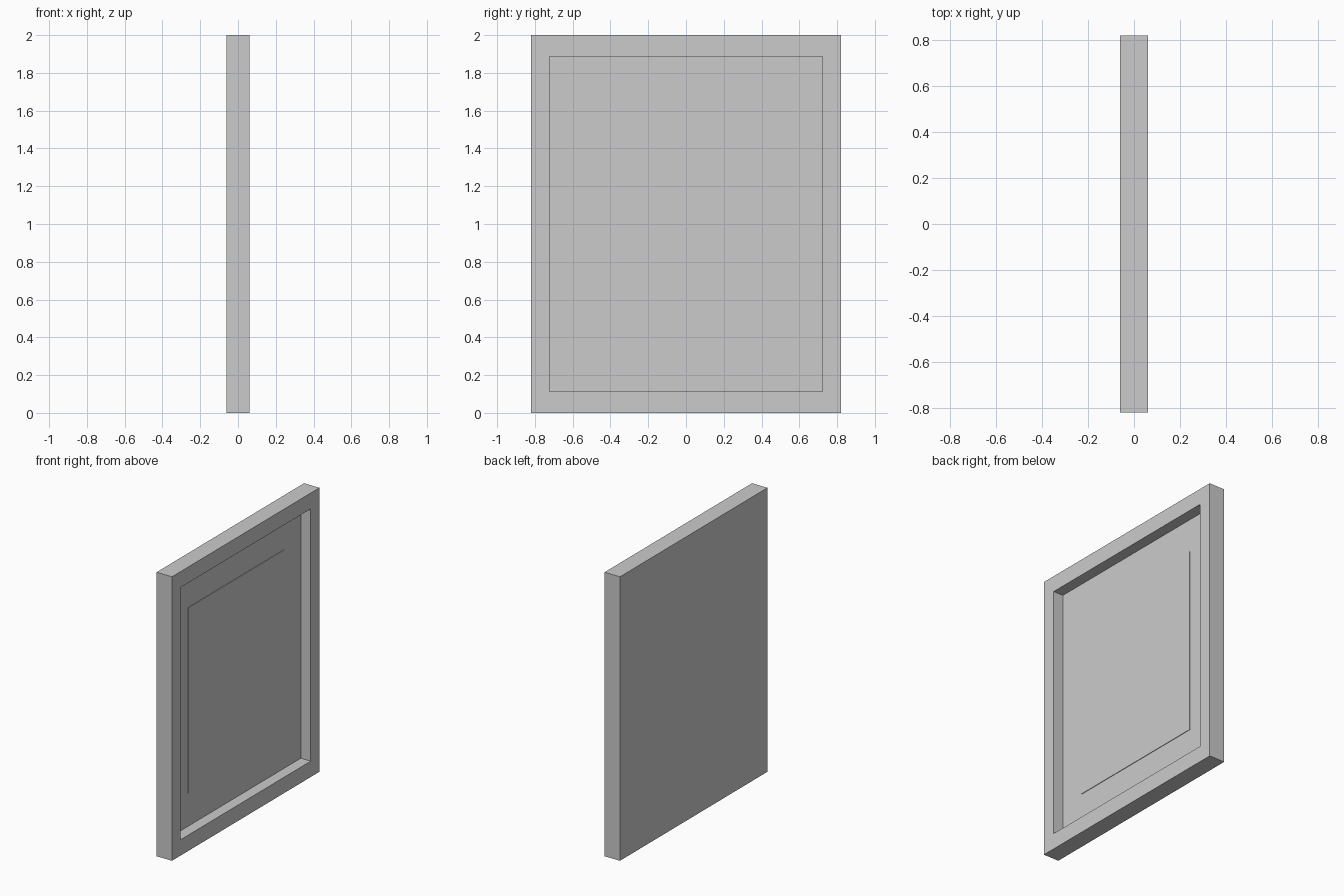
import bpy, bmesh
from mathutils import Matrix, Vector

cube = bpy.data.objects.get("Cube")
if cube:
    bpy.data.objects.remove(cube, do_unlink=True)

THICK, WIDTH, HEIGHT = 0.12, 1.64, 2.0
OPEN_W, OPEN_H, DEPTH = 1.446, 1.776, 0.077
PICTURE_W, PICTURE_H, PICTURE_T = 1.066, 1.306, 0.004

grey = bpy.data.materials.new("plain grey")
grey.use_nodes = True
colour = (0.6, 0.6, 0.6, 1)
grey.diffuse_color = colour
grey.node_tree.nodes["Principled BSDF"].inputs["Base Color"].default_value = colour


def box(bm, size, centre):
    matrix = Matrix.Translation(centre) @ Matrix.Diagonal((*size, 1))
    bmesh.ops.create_cube(bm, size=1, matrix=matrix)


def finish(bm, name):
    mesh = bpy.data.meshes.new(name)
    bm.to_mesh(mesh)
    bm.free()
    mesh.materials.append(grey)
    obj = bpy.data.objects.new(name, mesh)
    bpy.context.collection.objects.link(obj)


# Frame and mat: a slab with a rectangular recess sunk into its +x face
bm = bmesh.new()
box(bm, (THICK, WIDTH, HEIGHT), (0, 0, HEIGHT / 2))
face = max(bm.faces, key=lambda f: f.normal.x)
bmesh.ops.inset_individual(bm, faces=[face], thickness=0.1)
for v in face.verts:
    v.co.y = OPEN_W / 2 * (1 if v.co.y > 0 else -1)
    v.co.z = HEIGHT / 2 + OPEN_H / 2 * (1 if v.co.z > HEIGHT / 2 else -1)
floor = bmesh.ops.extrude_discrete_faces(bm, faces=[face])["faces"][0]
bmesh.ops.translate(bm, verts=floor.verts, vec=Vector((-DEPTH, 0, 0)))
bmesh.ops.recalc_face_normals(bm, faces=bm.faces)
finish(bm, "picture_frame")

# Picture: thin plate lying on the mat
bm = bmesh.new()
mat_x = THICK / 2 - DEPTH
box(bm, (PICTURE_T, PICTURE_W, PICTURE_H), (mat_x + PICTURE_T / 2, 0, HEIGHT / 2))
finish(bm, "picture_panel")
